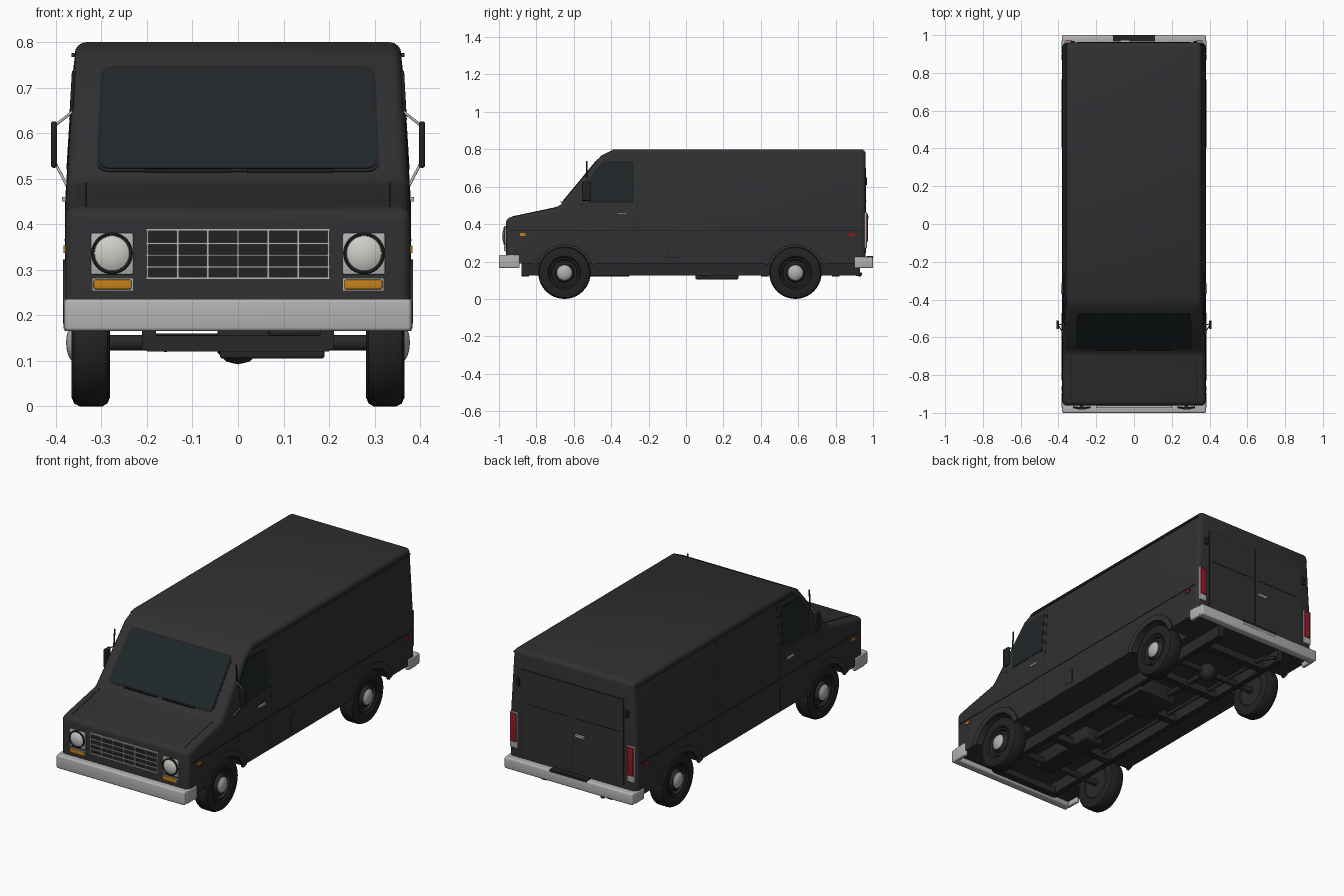
import bpy, bmesh, math
from mathutils import Vector, Matrix

if "Cube" in bpy.data.objects:
    bpy.data.objects.remove(bpy.data.objects["Cube"])

def material(name, r, g, b):
    m = bpy.data.materials.new(name)
    m.diffuse_color = (r, g, b, 1)
    m.use_nodes = True
    m.node_tree.nodes["Principled BSDF"].inputs["Base Color"].default_value = m.diffuse_color
    return m

PAINT = material("dark_paint", .03, .03, .032)
BLACK = material("black_rubber", .016, .016, .016)
FRAME = material("frame_black", .022, .022, .023)
GLASS = material("tinted_glass", .014, .02, .023)
CHROME = material("bright_metal", .45, .45, .45)
LENS = material("lamp_lens", .62, .62, .58)
AMBER = material("amber", .55, .22, .01)
RED = material("red", .3, .01, .015)

def finish(bm, name, mat):
    bmesh.ops.recalc_face_normals(bm, faces=bm.faces[:])
    me = bpy.data.meshes.new(name)
    bm.to_mesh(me)
    bm.free()
    ob = bpy.data.objects.new(name, me)
    bpy.context.collection.objects.link(ob)
    me.materials.append(mat)
    return ob

def box(name, x, y, z, mat, r=0):
    """Box from (min, max) ranges, optionally with rounded edges."""
    bm = bmesh.new()
    bmesh.ops.create_cube(bm, size=1)
    for v in bm.verts:
        v.co = [(a + b) / 2 + c * abs(b - a) for (a, b), c in zip((x, y, z), v.co)]
    if r:
        bmesh.ops.bevel(bm, geom=bm.edges[:], offset=r, segments=3, profile=.5, affect='EDGES')
    return finish(bm, name, mat)

def panel(name, pts, push, mat, r=0):
    """Polygon with rounded corners, extruded along push."""
    bm = bmesh.new()
    bm.faces.new([bm.verts.new(p) for p in pts])
    if r:
        bmesh.ops.bevel(bm, geom=bm.verts[:], offset=r, segments=4, profile=.5, affect='VERTICES')
    ext = bmesh.ops.extrude_face_region(bm, geom=bm.faces[:])["geom"]
    bmesh.ops.translate(bm, vec=push, verts=[g for g in ext if isinstance(g, bmesh.types.BMVert)])
    return finish(bm, name, mat)

def lathe(name, prof, loc, mat, s=1, turn=0, steps=40):
    """Spin (x, radius) profile around the x axis."""
    bm = bmesh.new()
    vs = [bm.verts.new((s * x, 0, r)) for x, r in prof]
    es = [bm.edges.new(p) for p in zip(vs, vs[1:])]
    bmesh.ops.spin(bm, geom=vs + es, axis=(1, 0, 0), cent=(0, 0, 0), angle=2 * math.pi, steps=steps)
    bmesh.ops.remove_doubles(bm, verts=bm.verts[:], dist=1e-5)
    bm.transform(Matrix.Translation(loc) @ Matrix.Rotation(turn, 4, 'Z'))
    return finish(bm, name, mat)

def rod(name, p, q, r, mat):
    p, q = Vector(p), Vector(q)
    bm = bmesh.new()
    bmesh.ops.create_cone(bm, cap_ends=True, segments=16, radius1=r, radius2=r, depth=(q - p).length)
    bm.transform(Matrix.Translation((p + q) / 2) @ (q - p).to_track_quat('Z', 'Y').to_matrix().to_4x4())
    return finish(bm, name, mat)

def half_width(z):
    return .379 - max(0, z - .45) * .062

def side(name, yz, s, mat, out=.002, r=0):
    """Thin panel lying on the van's side."""
    return panel(name, [(s * (half_width(z) - .008), y, z) for y, z in yz], (s * (.008 + out), 0, 0), mat, r)

def rect(y0, y1, z0, z1):
    return [(y0, z0), (y1, z0), (y1, z1), (y0, z1)]

# Body shell: side profile, tapered towards the roof, rounded edges
profile = [(-.962, .19), (-.962, .432), (-.68, .492), (-.455, .765), (-.385, .8), (.96, .8), (.96, .19)]
bm = bmesh.new()
face = bm.faces.new([bm.verts.new((-1, y, z)) for y, z in profile])
ext = bmesh.ops.extrude_face_region(bm, geom=[face])["geom"]
bmesh.ops.translate(bm, vec=(2, 0, 0), verts=[g for g in ext if isinstance(g, bmesh.types.BMVert)])
bmesh.ops.bisect_plane(bm, geom=bm.verts[:] + bm.edges[:] + bm.faces[:], plane_co=(0, 0, .45), plane_no=(0, 0, 1))
for v in bm.verts:
    v.co.x *= half_width(v.co.z)
bmesh.ops.recalc_face_normals(bm, faces=bm.faces[:])
hard = [e for e in bm.edges if e.calc_face_angle(0) > .5 and max(v.co.z for v in e.verts) > .2]
bmesh.ops.bevel(bm, geom=hard, offset=.024, segments=4, profile=.5, affect='EDGES', clamp_overlap=True)
body = finish(bm, "body", PAINT)

# Wheel openings
WHEELS = (-.65, .585)
for y in WHEELS:
    for s in (1, -1):
        cut = rod("arch_cutter", (s * .26, y, .14), (s * .5, y, .14), .157, PAINT)
        cut.hide_render = True
        m = body.modifiers.new("arch", 'BOOLEAN')
        m.operation, m.solver, m.object = 'DIFFERENCE', 'EXACT', cut
        bm = bmesh.new()
        bmesh.ops.create_cone(bm, cap_ends=True, segments=48, radius1=.157, radius2=.157, depth=.24)
        bm.transform(Matrix.Translation((s * .38, y, .14)) @ Matrix.Rotation(math.pi / 2, 4, 'Y'))
        bm.to_mesh(cut.data)
        bm.free()
bpy.context.view_layer.objects.active = body
for m in list(body.modifiers):
    bpy.ops.object.modifier_apply(modifier=m.name)
for ob in [o for o in bpy.data.objects if o.name.startswith("arch_cutter")]:
    bpy.data.objects.remove(ob)

# Wheels and arch flares
for y in WHEELS:
    for s in (1, -1):
        c = (0, y, .14)
        lathe("tyre", [(.30, .075), (.285, .085), (.281, .12), (.287, .134), (.298, .14), (.348, .14), (.36, .134),
                       (.366, .12), (.364, .088), (.352, .078)], c, BLACK, s)
        lathe("rim", [(.29, 0), (.29, .08), (.358, .08), (.358, .072), (.345, .066), (.345, .055), (.36, .045), (.36, 0)], c, FRAME, s)
        lathe("hub_cap", [(.355, .042), (.364, .041), (.371, .033), (.376, .018), (.378, 0)], c, CHROME, s, steps=28)
        arc = [math.radians(16 + 148 * i / 20) for i in range(21)]
        ring = [(y + .186 * math.cos(a), .14 + .182 * math.sin(a)) for a in arc]
        ring += [(y + .154 * math.cos(a), .14 + .15 * math.sin(a)) for a in reversed(arc)]
        side("arch_flare", ring, s, PAINT, .006)

# Windshield with seal and wipers
slope = Vector((0, .225, .273)).normalized()
normal = Vector((0, -slope.z, slope.y))
def shield(name, x0, x1, z0, z1, out, mat, r):
    pts = [Vector((x, -.68, .492)) + slope * ((z - .492) / slope.z) - normal * .01
           for x, z in ((-x0, z0), (x0, z0), (x1, z1), (-x1, z1))]
    panel(name, pts, normal * (.01 + out), mat, r)
shield("windshield_seal", .311, .301, .515, .746, .002, BLACK, .026)
shield("windshield", .304, .294, .521, .739, .004, GLASS, .022)
for a, b in ((-.205, -.015), (.02, .21)):
    rod("wiper", (a, -.668, .518), (b, -.668, .518), .004, BLACK)

# Side windows, mirrors, trim and markers
for s in (1, -1):
    side("side_window_seal", [(-.522, .513), (-.279, .513), (-.279, .737), (-.443, .737), (-.52, .635)], s, BLACK, .001, .01)
    side("side_window", [(-.515, .52), (-.286, .52), (-.286, .73), (-.438, .73), (-.513, .632)], s, GLASS, .0025, .008)
    side("beltline", rect(-.94, .94, .363, .368), s, BLACK)
    for y in (-.262,) if s > 0 else (-.262, .255):
        side("door_seam", [(y, .2), (y + .004, .2), (y + .004, .45), (y + .004, .75), (y, .75), (y, .45)], s, BLACK, .001)
    side("door_front_seam", rect(-.54, -.536, .33, .51), s, BLACK, .001)
    side("drip_rail", rect(-.39, .94, .768, .776), s, PAINT, .007)
    side("door_handle", rect(-.37, -.315, .45, .46), s, CHROME, .008)
    side("front_marker", rect(-.888, -.858, .337, .353), s, AMBER, .005)
    side("rear_marker", rect(.868, .9, .337, .353), s, RED, .005)
    box("mirror", (s * .398, s * .411), (-.556, -.51), (.524, .626), BLACK, .005)
    rod("mirror_arm_upper", (s * .364, -.532, .647), (s * .402, -.532, .617), .003, CHROME)
    rod("mirror_arm_lower", (s * .376, -.575, .485), (s * .402, -.535, .535), .003, CHROME)
    rod("antenna", (s * .367, -.53, .63), (s * .361, -.53, .737), .004, BLACK)
    panel("hood_seam", [(s * .332, -.93, .435), (s * .335, -.93, .435), (s * .335, -.69, .486), (s * .332, -.69, .486)],
          (0, 0, .006), BLACK)
side("fuel_door_gap", rect(-.1, -.04, .22, .3), 1, BLACK, .001)
side("fuel_door", rect(-.096, -.044, .224, .296), 1, PAINT, .002)

# Headlights and turn signals
for s in (1, -1):
    box("headlight_bezel", (s * .23, s * .323), (-.97, -.95), (.289, .381), CHROME, .004)
    c = (s * .277, 0, .336)
    lathe("headlight_ring", [(.96, .046), (.974, .046), (.976, .043), (.974, .039), (.965, .039)], c, BLACK, 1, -math.pi / 2)
    lathe("headlight", [(.965, .04), (.973, .038), (.979, .027), (.982, .013), (.983, 0)], c, LENS, 1, -math.pi / 2)
    box("signal_frame", (s * .23, s * .321), (-.968, -.95), (.253, .282), CHROME)
    box("turn_signal", (s * .234, s * .317), (-.973, -.95), (.257, .278), AMBER, .003)

# Grille
box("grille_back", (-.2, .2), (-.965, -.95), (.278, .39), BLACK)
for z, h in ((.281, .003), (.306, .002), (.332, .002), (.358, .002), (.388, .003)):
    box("grille_bar", (-.202, .202), (-.973, -.96), (z - h, z + h), CHROME)
for i in range(7):
    x = -.199 + .398 * i / 6
    box("grille_post", (x - .0025, x + .0025), (-.972, -.96), (.28, .389), CHROME)

# Bumpers with wrapped ends
for d, z, back in ((-1, (.165, .236), .89), (1, (.165, .225), .9)):
    box("bumper", (-.381, .381), (d * .955, d), z, CHROME, .008)
    for s in (1, -1):
        box("bumper_end", (s * .362, s * .383), (d * back, d * .975), z, CHROME, .006)
box("rear_step", (-.11, .11), (.965, 1.0), (.20, .23), BLACK)

# Rear doors and lamps
for s in (1, -1):
    box("rear_door_gap", (s * .001, s * .303), (.95, .961), (.242, .704), BLACK)
    box("rear_door", (s * .003, s * .3), (.95, .963), (.245, .7), PAINT)
    box("rear_door_crease", (s * .02, s * .28), (.95, .9645), (.52, .525), BLACK)
    box("door_hinge", (s * .315, s * .333), (.95, .969), (.61, .65), BLACK, .003)
    box("tail_lamp_frame", (s * .324, s * .369), (.945, .967), (.27, .462), CHROME, .003)
    box("tail_lamp", (s * .329, s * .364), (.945, .972), (.305, .457), RED, .003)
box("rear_handle", (-.075, -.02), (.95, .975), (.43, .442), CHROME)

# Chassis
for s in (1, -1):
    box("frame_rail", (s * .18, s * .211), (-.88, .93), (.125, .2), FRAME)
for y, h in ((-.86, .155), (-.42, .16), (.1, .16), (.42, .16), (.8, .16)):
    box("crossmember", (-.2, .2), (y - .02, y + .02), (.12, h), FRAME)
for y in WHEELS:
    rod("axle", (-.3, y, .14), (.3, y, .14), .017, FRAME)
lathe("differential", [(-.05, 0), (-.045, .022), (-.025, .042), (0, .048), (.025, .042), (.045, .022), (.05, 0)],
      (0, .585, .14), FRAME, steps=24)
rod("drive_shaft", (0, -.4, .15), (0, .56, .145), .014, FRAME)
box("gearbox", (-.045, .07), (-.7, -.3), (.12, .2), FRAME, .01)
box("fuel_tank", (-.04, .19), (.05, .28), (.105, .2), FRAME, .006)
rod("exhaust_pipe", (-.13, -.4, .15), (-.13, .9, .145), .01, FRAME)
rod("tail_pipe", (-.13, .88, .14), (-.16, .935, .13), .011, FRAME)

# Smooth rounded surfaces, crisp corners
bpy.ops.object.select_all(action='SELECT')
bpy.ops.object.shade_smooth_by_angle(angle=math.radians(32))
